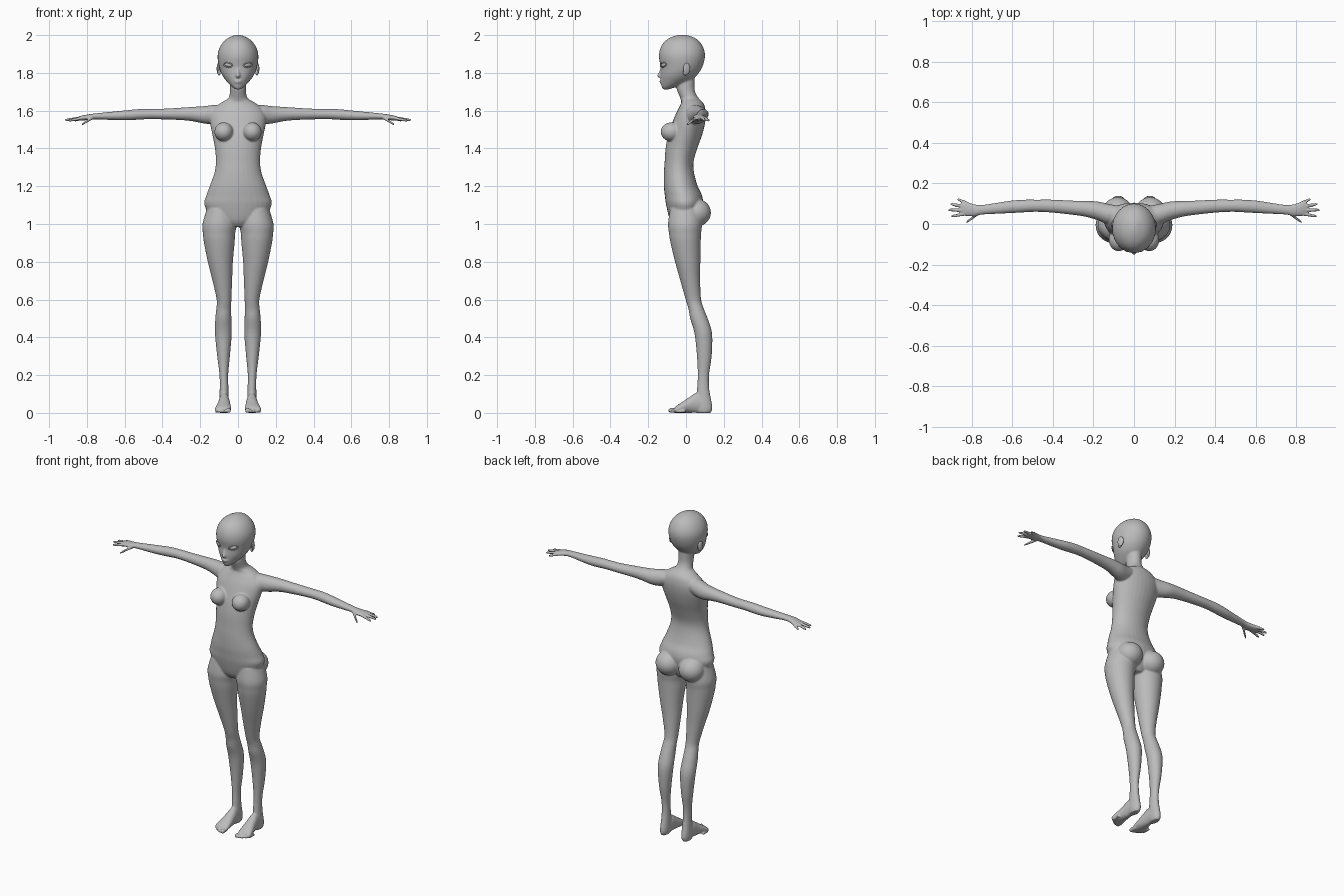
import bpy
import bmesh
import math
from mathutils import Matrix, Vector

default_cube = bpy.data.objects.get("Cube")
if default_cube:
    bpy.data.objects.remove(default_cube, do_unlink=True)

X, Y, Z = Vector((1, 0, 0)), Vector((0, 1, 0)), Vector((0, 0, 1))

# One plain clay colour for the whole figure
clay = bpy.data.materials.new("clay_grey")
clay.use_nodes = True
clay.diffuse_color = (.5, .5, .5, 1)
clay.node_tree.nodes["Principled BSDF"].inputs["Base Color"].default_value = clay.diffuse_color


def catmull(a, b, c, d, t):
    """Smoothly interpolate between the tuples b and c."""
    return [q + t / 2 * (r - p + t * (2 * p - 5 * q + 4 * r - s + t * (3 * (q - r) + s - p)))
            for p, q, r, s in zip(a, b, c, d)]


def loft(bm, stations, u, v, side=1, sides=32, steps=4):
    """Skin ellipses given as (x, y, z, radius_u, radius_v)."""
    last = len(stations) - 1
    dense = []
    for i in range(last):
        quad = [stations[min(max(i + k, 0), last)] for k in (-1, 0, 1, 2)]
        dense += [catmull(*quad, j / steps) for j in range(steps)]
    dense.append(stations[last])
    rings = []
    for x, y, z, ru, rv in dense:
        ring = []
        for k in range(sides):
            angle = math.tau * k / sides
            p = Vector((x, y, z)) + u * ru * math.cos(angle) + v * rv * math.sin(angle)
            p.x *= side
            ring.append(bm.verts.new(p))
        rings.append(ring)
    for low, high in zip(rings, rings[1:]):
        for k in range(sides):
            n = (k + 1) % sides
            bm.faces.new((low[k], low[n], high[n], high[k]))
    bm.faces.new(rings[0])
    bm.faces.new(rings[-1])


def upright(rows):
    """Turn (z, inner x, outer x, front y, back y) into loft stations."""
    return [((a + b) / 2, (f + k) / 2, z, (b - a) / 2, (k - f) / 2)
            for z, a, b, f, k in rows]


def centred(rows):
    """Turn (z, half width, front y, back y) into loft stations."""
    return upright([(z, -w, w, f, k) for z, w, f, k in rows])


def ellipsoid(bm, centre, radii, side=1, turn=0, roll=0):
    place = (Matrix.Translation((centre[0] * side, centre[1], centre[2]))
             @ Matrix.Rotation(turn * side, 4, 'Z')
             @ Matrix.Rotation(roll * side, 4, 'Y')
             @ Matrix.Diagonal((*radii, 1)))
    bmesh.ops.create_uvsphere(bm, u_segments=32, v_segments=20, radius=1, matrix=place)


def finish(bm, name):
    bmesh.ops.recalc_face_normals(bm, faces=bm.faces)
    mesh = bpy.data.meshes.new(name)
    bm.to_mesh(mesh)
    bm.free()
    mesh.materials.append(clay)
    for face in mesh.polygons:
        face.use_smooth = True
    obj = bpy.data.objects.new(name, mesh)
    bpy.context.scene.collection.objects.link(obj)
    return obj


body = bmesh.new()

# Torso and neck
loft(body, centred([
    (.985, .05, -.06, .05), (1.02, .13, -.085, .07), (1.1, .178, -.105, .09),
    (1.15, .168, -.112, .085), (1.2, .15, -.117, .062), (1.27, .125, -.117, .043),
    (1.33, .117, -.113, .04), (1.4, .122, -.108, .06), (1.47, .135, -.095, .085),
    (1.53, .147, -.075, .1), (1.58, .147, -.055, .105), (1.62, .12, -.035, .1),
    (1.645, .085, -.025, .088), (1.665, .052, -.03, .068), (1.69, .044, -.04, .052),
    (1.72, .042, -.05, .045), (1.78, .042, -.05, .045)]), X, Y)

# Head
loft(body, centred([
    (1.713, .014, -.122, -.09), (1.73, .036, -.13, -.04), (1.76, .064, -.134, .025),
    (1.79, .085, -.135, .06), (1.83, .1, -.134, .086), (1.88, .108, -.143, .1),
    (1.92, .103, -.139, .097), (1.955, .085, -.123, .08), (1.98, .06, -.096, .055),
    (1.996, .028, -.06, .02), (2.002, .006, -.03, -.01)]), X, Y)

# Nose and lips
loft(body, [(0, -.126, 1.835, .006, .006), (0, -.135, 1.805, .007, .008),
            (0, -.141, 1.785, .011, .012), (0, -.137, 1.774, .008, .006)], X, Y)
ellipsoid(body, (0, -.132, 1.757), (.02, .009, .004))
ellipsoid(body, (0, -.131, 1.748), (.016, .009, .005))

leg = upright([
    (1.08, .02, .165, -.085, .08), (1, .008, .188, -.095, .085),
    (.95, .015, .186, -.09, .08), (.9, .018, .18, -.082, .078),
    (.8, .027, .16, -.058, .076), (.7, .031, .135, -.03, .075),
    (.6, .035, .113, -.002, .08), (.55, .036, .115, .013, .095),
    (.5, .035, .12, .022, .115), (.42, .033, .122, .045, .138),
    (.3, .043, .11, .058, .136), (.2, .052, .098, .062, .122),
    (.12, .05, .097, .058, .124), (.03, .048, .1, .05, .14), (0, .055, .095, .06, .13)])

foot = [(x, y, top / 2, w, top / 2) for y, x, w, top in [
    (.11, .073, .024, .07), (.06, .073, .028, .105), (.02, .074, .033, .085),
    (-.02, .077, .04, .058), (-.05, .08, .043, .038), (-.062, .08, .036, .026)]]

arm = [
    (.08, .05, 1.59, .04, .04), (.13, .05, 1.58, .05, .05), (.18, .065, 1.578, .046, .046),
    (.24, .075, 1.582, .039, .038), (.3, .08, 1.583, .035, .033), (.4, .088, 1.582, .032, .028),
    (.48, .09, 1.582, .03, .027), (.53, .089, 1.58, .031, .028), (.6, .085, 1.575, .031, .026),
    (.68, .077, 1.572, .027, .021), (.75, .07, 1.57, .024, .016), (.79, .068, 1.566, .03, .015),
    (.83, .076, 1.56, .036, .013), (.85, .08, 1.557, .031, .009)]

# Finger roots and tips, thumb first
fingers = [((.77, .05, 1.562), (.828, .007, 1.526)), ((.83, .05, 1.56), (.9, .038, 1.547)),
           ((.84, .068, 1.56), (.917, .069, 1.55)), ((.84, .087, 1.56), (.906, .099, 1.549)),
           ((.825, .103, 1.559), (.87, .122, 1.547))]

for side in (1, -1):
    loft(body, leg, X, Y, side)
    loft(body, foot, X, Z, side)
    loft(body, arm, Y, Z, side)

    # Chest and hip volumes
    ellipsoid(body, (.075, -.078, 1.488), (.05, .056, .05), side)
    ellipsoid(body, (.08, .055, 1.06), (.077, .077, .073), side)

    # Fingers
    for root, tip in fingers:
        root, tip = Vector(root), Vector(tip)
        path = [(*root.lerp(tip, t), r, r) for t, r in
                ((0, .0095), (.5, .0085), (.9, .007), (1, .004))]
        loft(body, path, Y, Z, side, sides=12)

    # Toes, big one on the inside
    for i in range(5):
        r = .013 if i == 0 else .0095 - i * .0005
        x, tip = .05 + i * .016, -.093 + i * i * .0025
        path = [(x, tip + back, r, w * r, w * r) for back, w in
                ((.05, .9), (.012, 1), (.004, .85), (0, .4))]
        loft(body, path, X, Z, side, sides=12)

# Fuse every form into one continuous skin
figure = finish(body, "body")
remesh = figure.modifiers.new("fuse", 'REMESH')
remesh.mode = 'VOXEL'
remesh.voxel_size = .005
remesh.use_smooth_shade = True
soften = figure.modifiers.new("soften", 'SMOOTH')
soften.factor = .5
soften.iterations = 5

# Eyes, lids and ears
for side, word in ((1, "left"), (-1, "right")):
    eye = bmesh.new()
    ellipsoid(eye, (.052, -.118, 1.842), (.023, .007, .01), side, math.radians(34), math.radians(-8))
    finish(eye, word + "_eye")

    lids = bmesh.new()
    almond = []
    for k in range(24):
        a = math.tau * k / 24
        p = Vector((.026 * math.cos(a), -.003 * abs(math.sin(a)), .012 * math.sin(a)))
        p = Matrix.Rotation(math.radians(34), 3, 'Z') @ Matrix.Rotation(math.radians(-8), 3, 'Y') @ p
        almond.append(p + Vector((.052, -.12, 1.842)))
    for p in almond:
        ellipsoid(lids, p, (.0045, .0035, .0025), side)
    rim = finish(lids, word + "_eyelids")
    fuse = rim.modifiers.new("fuse", 'REMESH')
    fuse.mode = 'VOXEL'
    fuse.voxel_size = .001
    fuse.use_smooth_shade = True

    ear = bmesh.new()
    ellipsoid(ear, (.103, .004, 1.822), (.008, .019, .03), side, math.radians(20))
    ellipsoid(ear, (.1, -.004, 1.802), (.008, .012, .015), side)
    finish(ear, word + "_ear")
